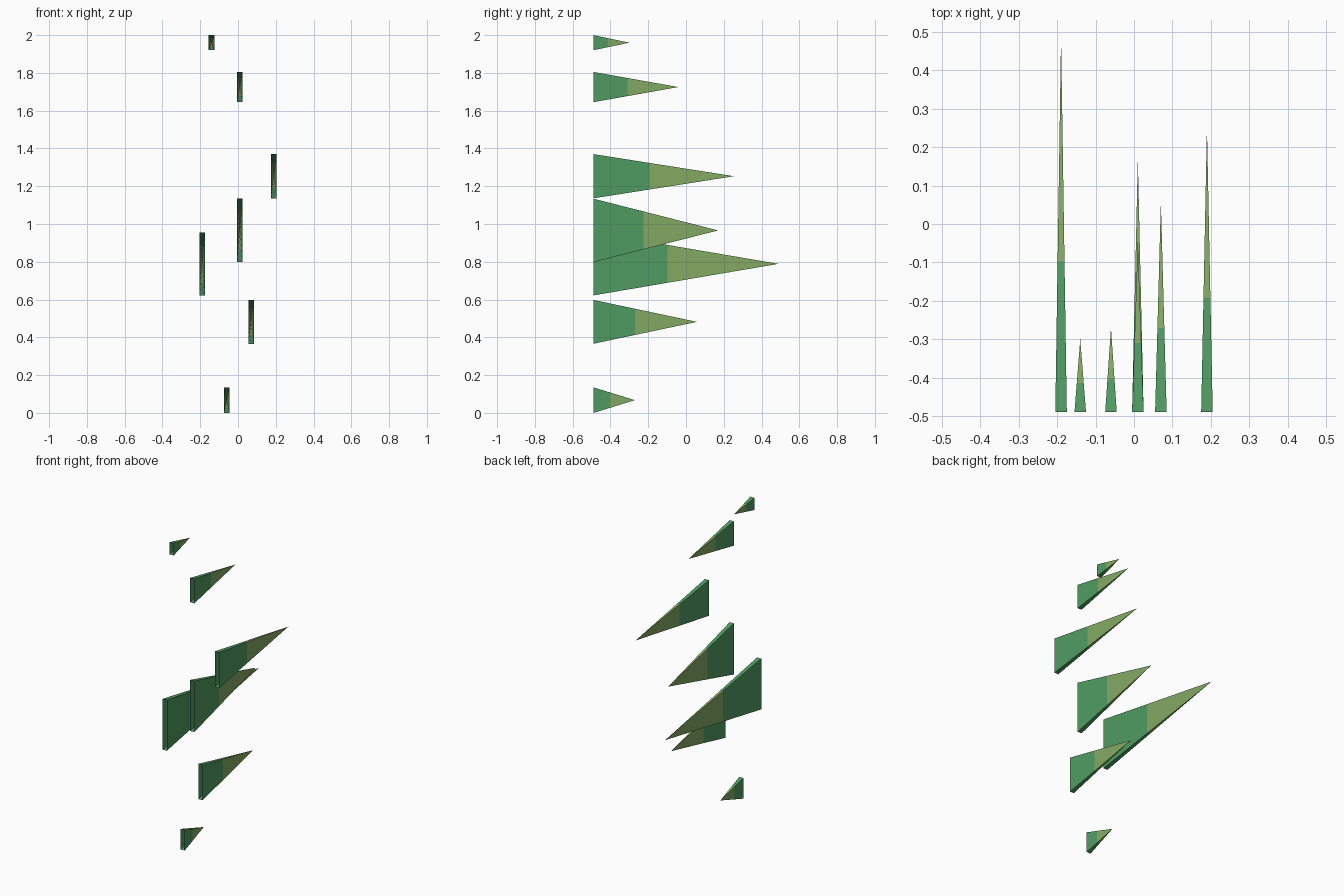
import bpy
import bmesh

if "Cube" in bpy.data.objects:
    bpy.data.objects.remove(bpy.data.objects["Cube"])

BACK_Y = -0.49      # shared plane of all open bases
HALF_W = 0.015      # half thickness of a blade at its base
SPLIT = 0.4         # share of the length in the darker colour


def make_material(name, rgb):
    m = bpy.data.materials.new(name)
    m.diffuse_color = (*rgb, 1.0)
    m.use_nodes = True
    m.node_tree.nodes["Principled BSDF"].inputs["Base Color"].default_value = m.diffuse_color
    return m


leaf_green = make_material("leaf green", (0.080, 0.328, 0.122))
light_olive = make_material("light olive", (0.225, 0.400, 0.125))


def spike(name, x, z_low, z_high, tip_y):
    """Thin open-based pyramid pointing to +y, with a colour break along it."""
    zc, hh = (z_low + z_high) / 2, (z_high - z_low) / 2
    bm = bmesh.new()

    def ring(t):
        y = BACK_Y + (tip_y - BACK_Y) * t
        return [bm.verts.new((x + sx * HALF_W * (1 - t), y, zc + sz * hh * (1 - t)))
                for sx, sz in ((-1, -1), (1, -1), (1, 1), (-1, 1))]

    base, mid = ring(0), ring(SPLIT)
    tip = bm.verts.new((x, tip_y, zc))
    for i in range(4):
        j = (i + 1) % 4
        # dark root band, then light point
        bm.faces.new((base[j], base[i], mid[i], mid[j])).material_index = 0
        bm.faces.new((mid[j], mid[i], tip)).material_index = 1
    # make the sides face outward from the blade axis
    bm.normal_update()
    for f in bm.faces:
        c = f.calc_center_median()
        if f.normal.x * (c.x - x) + f.normal.z * (c.z - zc) < 0:
            f.normal_flip()

    mesh = bpy.data.meshes.new(name)
    bm.to_mesh(mesh)
    bm.free()
    mesh.materials.append(leaf_green)
    mesh.materials.append(light_olive)
    bpy.context.collection.objects.link(bpy.data.objects.new(name, mesh))


# Spikes from bottom to top: x, low z, high z, tip y
for n, dims in enumerate((
    (-0.06, 0.00, 0.135, -0.27),
    (0.07, 0.366, 0.598, 0.058),
    (-0.19, 0.622, 0.956, 0.49),
    (0.01, 0.798, 1.134, 0.17),
    (0.19, 1.136, 1.37, 0.254),
    (0.01, 1.645, 1.805, -0.04),
    (-0.14, 1.92, 2.00, -0.30),
), 1):
    spike(f"spike_{n}", *dims)
